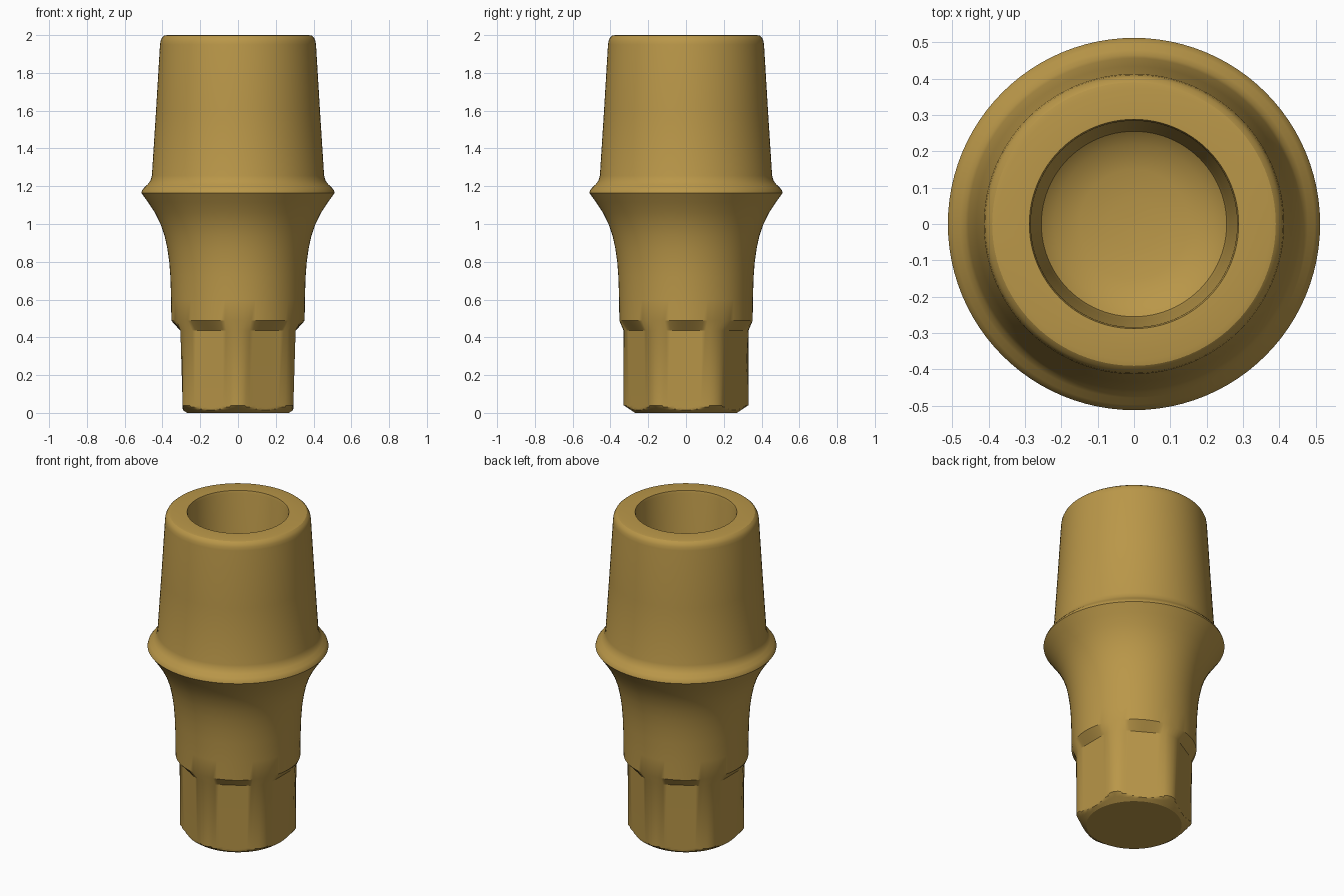
import bpy, bmesh, math

if "Cube" in bpy.data.objects:
    bpy.data.objects.remove(bpy.data.objects["Cube"])

SEGMENTS = 96

gold = bpy.data.materials.new("brushed gold")
gold.diffuse_color = (0.49, 0.31, 0.066, 1)
gold.use_nodes = True
gold.node_tree.nodes["Principled BSDF"].inputs["Base Color"].default_value = gold.diffuse_color


def hex_radius(angle, r, apothem):
    """Circle of radius r trimmed by a hexagon with flats facing +x / -x."""
    if apothem is None:
        return r
    sixth = math.pi / 3
    d = (angle + sixth / 2) % sixth - sixth / 2
    return min(r, apothem / math.cos(d))


def loft(name, rings):
    """Skin a stack of rings (radius, z, hexagon apothem) and cap both ends."""
    bm = bmesh.new()
    loops = []
    for r, z, apothem in rings:
        loop = []
        for i in range(SEGMENTS):
            a = 2 * math.pi * i / SEGMENTS
            q = hex_radius(a, r, apothem)
            loop.append(bm.verts.new((q * math.cos(a), q * math.sin(a), z)))
        loops.append(loop)
    for low, high in zip(loops, loops[1:]):
        for i in range(SEGMENTS):
            j = (i + 1) % SEGMENTS
            bm.faces.new((low[i], low[j], high[j], high[i]))
    bm.faces.new(loops[0][::-1])
    bm.faces.new(loops[-1])
    bmesh.ops.recalc_face_normals(bm, faces=bm.faces[:])
    mesh = bpy.data.meshes.new(name)
    bm.to_mesh(mesh)
    bm.free()
    mesh.materials.append(gold)
    obj = bpy.data.objects.new(name, mesh)
    bpy.context.collection.objects.link(obj)
    bpy.context.view_layer.objects.active = obj
    obj.select_set(True)
    bpy.ops.object.shade_smooth_by_angle(angle=math.radians(28))
    obj.select_set(False)
    return obj


# Hexagonal foot: conical chamfer at the bottom, slight draft on the flats
rings = [(0.27 + 0.06 * t, 0.04 * t, 0.292 + 0.001 * t)
         for t in (0, 0.2, 0.37, 0.5, 0.75, 1)]
rings += [(0.33, 0.435, 0.305)]

# Round waist flaring out to the collar
outer = [(0.353, 0.488), (0.354, 0.6), (0.358, 0.72), (0.364, 0.8),
         (0.374, 0.87), (0.388, 0.935), (0.41, 1.0), (0.44, 1.06),
         (0.476, 1.115), (0.512, 1.165)]
# Collar shoulder, tapered post and rounded rim
outer += [(0.508, 1.178), (0.497, 1.192), (0.478, 1.21), (0.464, 1.228),
          (0.456, 1.255), (0.434, 1.6), (0.413, 1.95), (0.41, 1.97),
          (0.402, 1.987), (0.39, 1.997), (0.375, 2.0)]
# Blind bore with a tapered wall and dished floor
bore = [(0.288, 2.0), (0.284, 1.985), (0.262, 1.25), (0.255, 1.215),
        (0.22, 1.185), (0.15, 1.165), (0.07, 1.157), (0.01, 1.155)]
rings += [(r, z, None) for r, z in outer + bore]

loft("abutment_body", rings)
